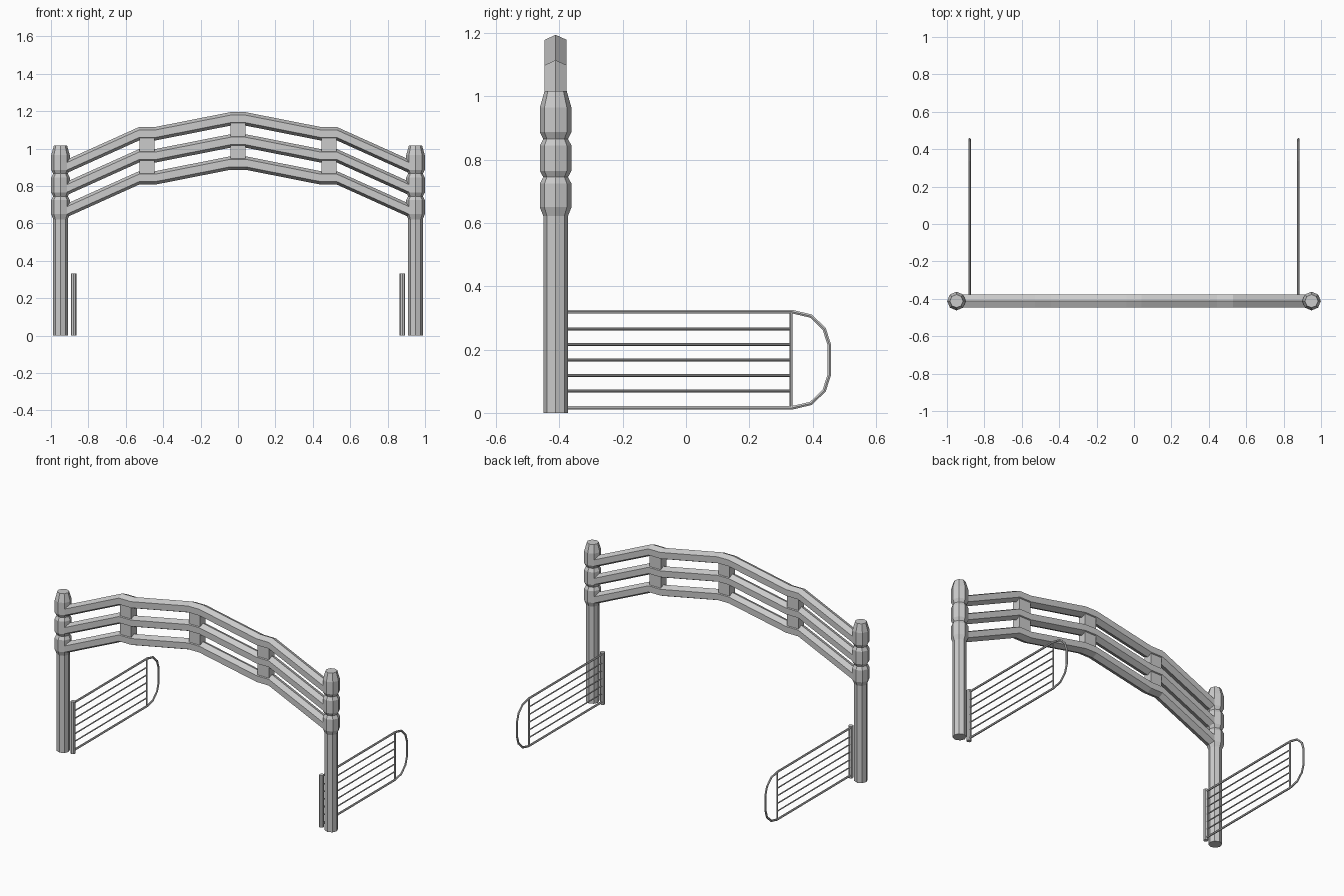
import bpy, bmesh, math
from mathutils import Vector, Matrix

if "Cube" in bpy.data.objects:
    bpy.data.objects.remove(bpy.data.objects["Cube"])

Y = -0.412          # depth of the arch
POST_X, RACK_X = 0.949, 0.879


def finish(bm, name):
    bmesh.ops.recalc_face_normals(bm, faces=bm.faces)
    me = bpy.data.meshes.new(name)
    bm.to_mesh(me)
    bm.free()
    ob = bpy.data.objects.new(name, me)
    bpy.context.collection.objects.link(ob)
    return ob


def loft(bm, rings):
    """Skin a list of equal-sized point rings and cap both ends."""
    vs = [[bm.verts.new(p) for p in r] for r in rings]
    n = len(vs[0])
    for a, b in zip(vs, vs[1:]):
        for i in range(n):
            j = (i + 1) % n
            bm.faces.new((a[i], a[j], b[j], b[i]))
    bm.faces.new(vs[0][::-1])
    bm.faces.new(vs[-1])


def rod(bm, a, b, r, sides):
    a, b = Vector(a), Vector(b)
    d = b - a
    m = Matrix.Translation((a + b) / 2) @ d.to_track_quat('Z', 'Y').to_matrix().to_4x4()
    bmesh.ops.create_cone(bm, cap_ends=True, segments=sides, radius1=r, radius2=r,
                          depth=d.length, matrix=m)


# turned post profile: (radius, height)
PROFILE = [(0.039, 0), (0.039, 0.622), (0.050, 0.65), (0.050, 0.725), (0.039, 0.745),
           (0.050, 0.765), (0.050, 0.845), (0.039, 0.866), (0.050, 0.887),
           (0.050, 0.965), (0.035, 1.017)]


def post(name, x):
    bm = bmesh.new()
    loft(bm, [[(x + r * math.cos(k * math.pi / 4), Y + r * math.sin(k * math.pi / 4), z)
               for k in range(8)] for r, z in PROFILE])
    finish(bm, name)


# arched rails: hexagonal section swept along a mirrored path of (x, top height)
HALF = [(-0.945, 0.928), (-0.53, 1.115), (-0.445, 1.115), (-0.04, 1.195)]
PATH = HALF + [(-x, z) for x, z in reversed(HALF)]
SECTION = [(0, 0), (0.035, -0.016), (0.035, -0.056), (0, -0.072),
           (-0.035, -0.056), (-0.035, -0.016)]
STEP = 0.118

for i, name in enumerate(("top_rail", "middle_rail", "bottom_rail")):
    bm = bmesh.new()
    loft(bm, [[(x, Y + dy, z + dz - i * STEP) for dy, dz in SECTION] for x, z in PATH])
    finish(bm, name)

# spacer blocks between the rails
bm = bmesh.new()
for x, top in ((-0.4875, 1.115), (0, 1.195), (0.4875, 1.115)):
    for i in range(2):
        z = top - 0.036 - (i + 0.5) * STEP
        m = Matrix.Translation((x, Y, z)) @ Matrix.Diagonal((0.08, 0.056, 0.09, 1))
        bmesh.ops.create_cube(bm, size=1, matrix=m)
finish(bm, "rail_spacers")

# rounded end of the side rack, as (y, z)
LOOP = [(Y, 0.32), (0.335, 0.32), (0.395, 0.306), (0.437, 0.265), (0.453, 0.215),
        (0.453, 0.121), (0.437, 0.071), (0.395, 0.030), (0.335, 0.016), (Y, 0.016)]


def rack_frame(name, x):
    cu = bpy.data.curves.new(name, 'CURVE')
    cu.dimensions = '3D'
    cu.bevel_depth, cu.bevel_resolution = 0.0065, 1
    cu.use_fill_caps = True
    sp = cu.splines.new('POLY')
    sp.points.add(len(LOOP) - 1)
    sp.use_smooth = False
    for p, (y, z) in zip(sp.points, LOOP):
        p.co = (x, y, z, 1)
    ob = bpy.data.objects.new(name, cu)
    bpy.context.collection.objects.link(ob)
    bpy.ops.object.select_all(action='DESELECT')
    ob.select_set(True)
    bpy.context.view_layer.objects.active = ob
    bpy.ops.object.convert(target='MESH')


for side, s in (("left", -1), ("right", 1)):
    post(side + "_post", s * POST_X)
    x = s * RACK_X
    rack_frame(side + "_rack_frame", x)
    # rack upright beside the post
    bm = bmesh.new()
    rod(bm, (x, Y, 0), (x, Y, 0.333), 0.0145, 8)
    finish(bm, side + "_rack_upright")
    # thin rack bars and the end crossbar
    bm = bmesh.new()
    for k in range(1, 6):
        z = 0.02 + k * 0.049
        rod(bm, (x, Y, z), (x, 0.332, z), 0.0042, 6)
    rod(bm, (x, 0.332, 0.016), (x, 0.332, 0.32), 0.0048, 6)
    finish(bm, side + "_rack_bars")
